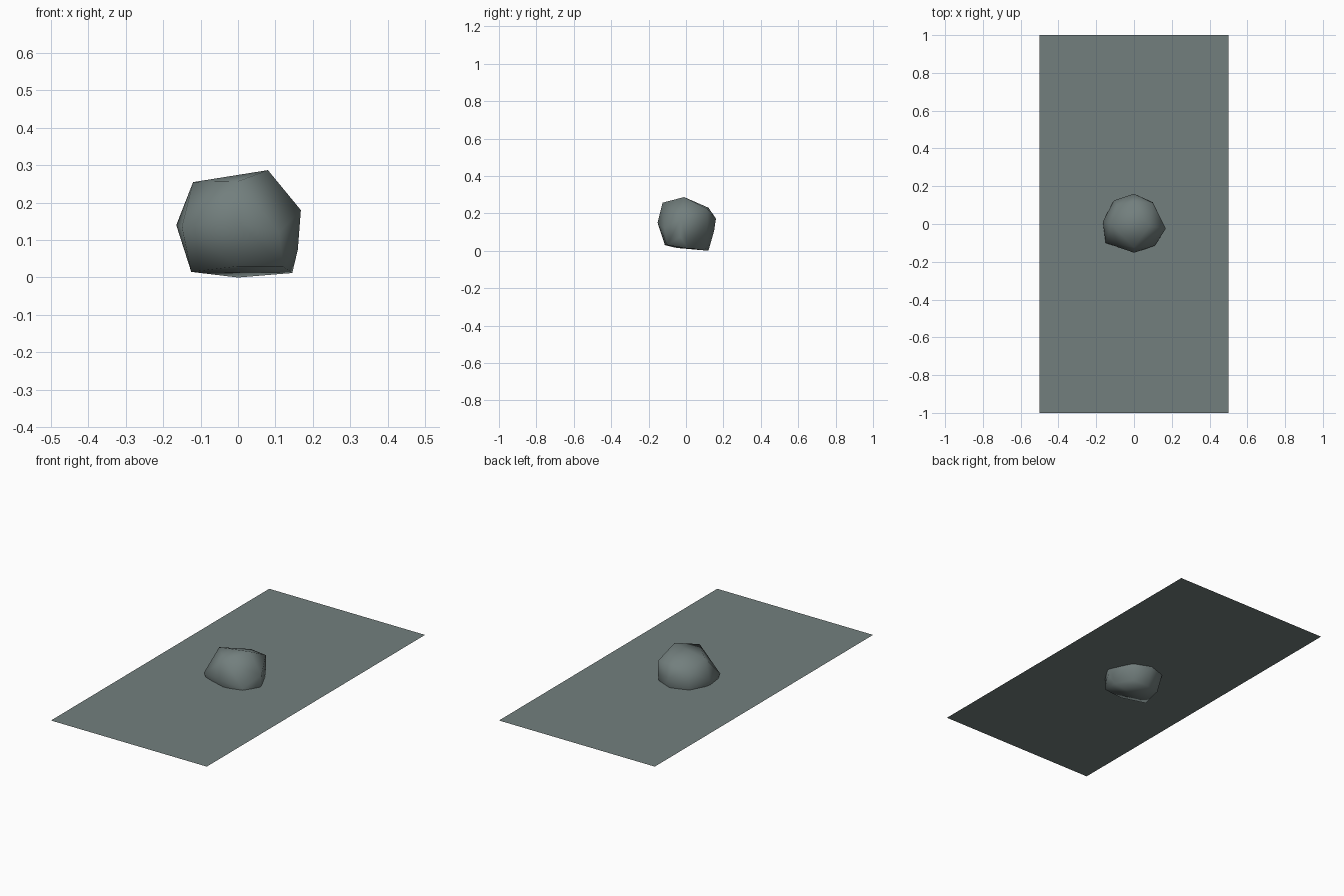
import bpy, bmesh

if "Cube" in bpy.data.objects:
    bpy.data.objects.remove(bpy.data.objects["Cube"])

stone = bpy.data.materials.new("grey_green_stone")
stone.diffuse_color = (0.17, 0.212, 0.207, 1)
stone.use_nodes = True
stone.node_tree.nodes["Principled BSDF"].inputs["Base Color"].default_value = stone.diffuse_color


def make_object(name, bm, smooth):
    mesh = bpy.data.meshes.new(name)
    for f in bm.faces:
        f.smooth = smooth
    bm.to_mesh(mesh)
    bm.free()
    mesh.materials.append(stone)
    obj = bpy.data.objects.new(name, mesh)
    bpy.context.collection.objects.link(obj)
    return obj


# Thin flat sheet passing through the boulder
bm = bmesh.new()
corners = [bm.verts.new((x, y, 0.11)) for x, y in
           ((-0.5, -1), (0.5, -1), (0.5, 1), (-0.5, 1))]
bm.faces.new(corners)
make_object("flat_sheet", bm, False)

# Boulder: hull of a few rings of knobbly corner points
crown = [(0.08, -0.01, 0.287), (-0.12, 0, 0.255), (0, -0.125, 0.257),
         (0, 0.12, 0.23), (0.1, 0.112, 0.225), (-0.09, 0.1, 0.21)]
girdle = [(0, -0.152, 0.15), (0.11, -0.115, 0.12), (0.168, -0.025, 0.18),
          (0.1, 0.115, 0.15), (0, 0.16, 0.172), (0, 0.15, 0.105),
          (-0.106, 0.125, 0.14), (-0.165, 0.013, 0.14), (-0.15, -0.1, 0.135),
          (0.16, -0.03, 0.075)]
foot = [(0, 0.12, 0), (0.145, 0.01, 0.012), (0.12, -0.1, 0.03),
        (0, -0.113, 0.03), (-0.125, -0.05, 0.015), (-0.1, 0.08, 0.02),
        (0.09, 0.1, 0.015)]
bm = bmesh.new()
for p in crown + girdle + foot:
    bm.verts.new(p)
bmesh.ops.convex_hull(bm, input=bm.verts[:])
bmesh.ops.delete(bm, geom=[v for v in bm.verts if not v.link_faces], context='VERTS')
bmesh.ops.recalc_face_normals(bm, faces=bm.faces[:])
make_object("boulder", bm, True)
